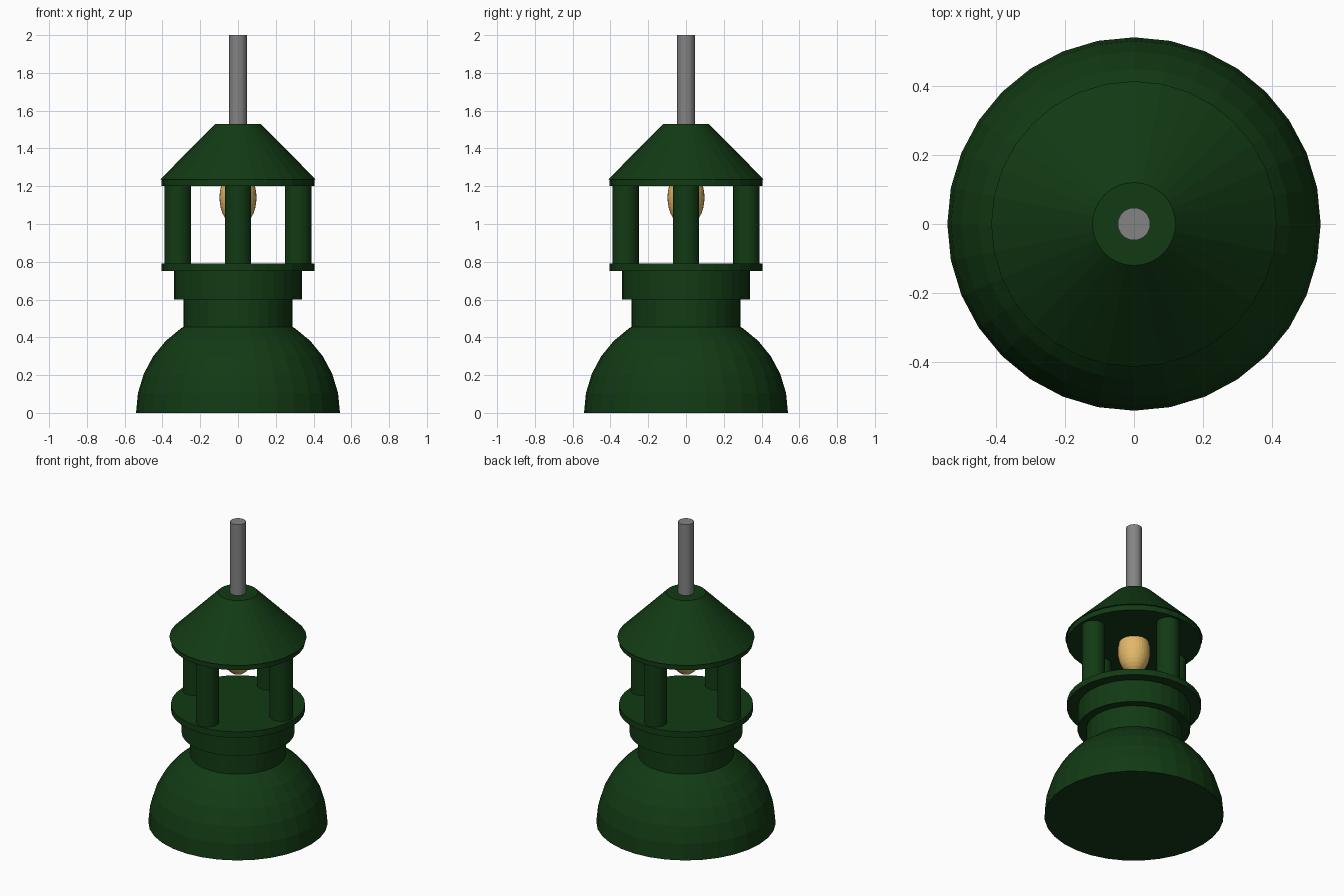
import bpy, bmesh, math

cube = bpy.data.objects.get("Cube")
if cube:
    bpy.data.objects.remove(cube, do_unlink=True)

SEGMENTS = 32


def material(name, rgb):
    m = bpy.data.materials.new(name)
    m.use_nodes = True
    m.diffuse_color = (*rgb, 1)
    m.node_tree.nodes["Principled BSDF"].inputs["Base Color"].default_value = (*rgb, 1)
    return m


green = material("dark green", (0.006, 0.043, 0.007))
grey = material("grey metal", (0.23, 0.23, 0.23))
amber = material("warm amber", (0.76, 0.48, 0.14))


def finish(bm, name, mat):
    bmesh.ops.recalc_face_normals(bm, faces=bm.faces)
    mesh = bpy.data.meshes.new(name)
    bm.to_mesh(mesh)
    bm.free()
    mesh.materials.append(mat)
    ob = bpy.data.objects.new(name, mesh)
    bpy.context.collection.objects.link(ob)
    return ob


def drum(name, mat, r_low, r_high, z_low, z_high, x=0, y=0):
    """Capped cylinder or cone between two heights."""
    bm = bmesh.new()
    bmesh.ops.create_cone(bm, cap_ends=True, segments=SEGMENTS,
                          radius1=r_low, radius2=r_high, depth=z_high - z_low)
    bmesh.ops.translate(bm, verts=bm.verts, vec=(x, y, (z_low + z_high) / 2))
    return finish(bm, name, mat)


# Domed base: upper half of a sphere, closed underneath
bm = bmesh.new()
bmesh.ops.create_uvsphere(bm, u_segments=SEGMENTS, v_segments=16, radius=0.54)
bmesh.ops.bisect_plane(bm, geom=bm.verts[:] + bm.edges[:] + bm.faces[:], dist=0.0001,
                       plane_co=(0, 0, 0), plane_no=(0, 0, 1), clear_inner=True)
bmesh.ops.holes_fill(bm, edges=[e for e in bm.edges if e.is_boundary], sides=0)
finish(bm, "domed_base", green)

# Stepped neck and lantern floor
drum("lower_neck", green, 0.288, 0.288, 0.40, 0.60)
drum("upper_neck", green, 0.34, 0.34, 0.60, 0.755)
drum("lantern_floor", green, 0.404, 0.404, 0.75, 0.79)

# Four columns around the lantern
for i, side in enumerate(("left", "back", "right", "front")):
    a = i * math.pi / 2
    drum(side + "_column", green, 0.07, 0.07, 0.78, 1.21,
         0.318 * math.cos(a), 0.32 * math.sin(a))

# Roof: flat rim, cone and pole
drum("roof_rim", green, 0.404, 0.404, 1.20, 1.24)
drum("roof_cone", green, 0.413, 0.12, 1.235, 1.53)
drum("pole", grey, 0.047, 0.047, 1.50, 2.0)

# Bulb hanging from the ceiling
bm = bmesh.new()
bmesh.ops.create_uvsphere(bm, u_segments=SEGMENTS, v_segments=16, radius=1)
bmesh.ops.scale(bm, verts=bm.verts, vec=(0.098, 0.098, 0.152))
bmesh.ops.translate(bm, verts=bm.verts, vec=(0, 0, 1.14))
finish(bm, "bulb", amber)
